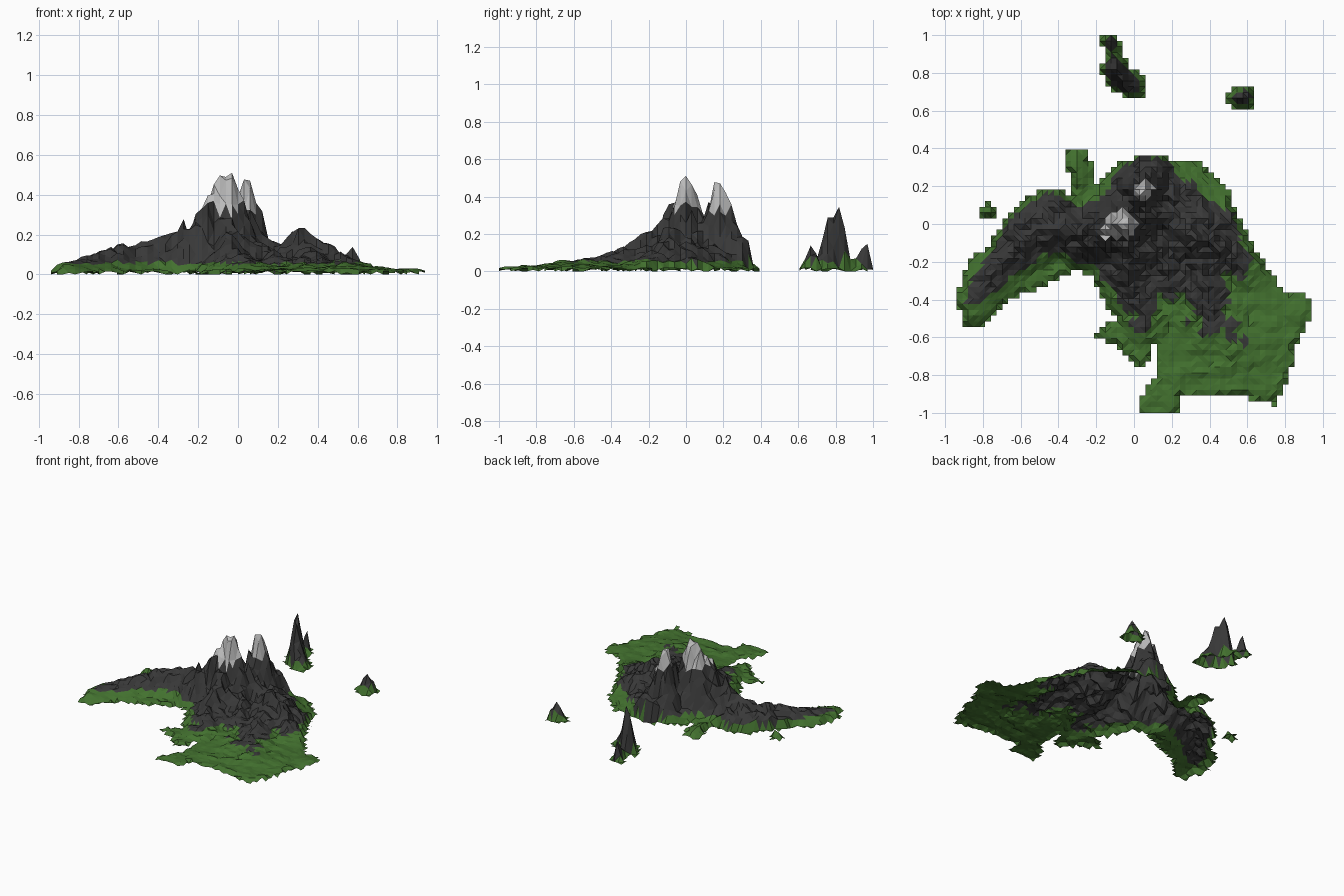
import bpy, bmesh, random
from mathutils import Vector, noise
from mathutils.geometry import intersect_point_line

if "Cube" in bpy.data.objects:
    bpy.data.objects.remove(bpy.data.objects["Cube"])

random.seed(4)
N = 66
CELL = 2 / N

# Colours: grass, rock, snow
def mat(name, c):
    m = bpy.data.materials.new(name)
    m.diffuse_color = (*c, 1)
    m.use_nodes = True
    m.node_tree.nodes["Principled BSDF"].inputs["Base Color"].default_value = m.diffuse_color
    return m
MATS = [mat("grass", (.055, .165, .028)), mat("rock", (.04, .04, .04)),
        mat("snow", (.5, .5, .5))]

# Coastline of the main island
COAST = [(-.94, -.4), (-.88, -.2), (-.78, -.12), (-.64, .08), (-.5, .19), (-.39, .17),
         (-.32, .15), (-.37, .385), (-.24, .385), (-.2, .2), (-.1, .32), (.06, .36),
         (.35, .33), (.5, .17), (.6, -.06), (.8, -.36), (.93, -.38), (.93, -.51),
         (.87, -.6), (.82, -.8), (.74, -.96), (.55, -.91), (.24, -.92), (.24, -.999),
         (.04, -.999), (.04, -.91), (.11, -.8), (.12, -.58), (.07, -.75), (.02, -.75),
         (-.1, -.64), (-.23, -.58), (-.1, -.51), (-.24, -.26), (-.32, -.25),
         (-.66, -.41), (-.82, -.56), (-.9, -.56)]

# Ridge lines: (reach, (x, y, height), ...)
RIDGES = [
    (.19, (-.9, -.47, .045), (-.7, -.2, .105), (-.5, -.03, .18), (-.38, -.03, .17),
     (-.27, -.06, .27)),
    (.18, (-.6, -.02, .12), (-.42, .1, .12)),
    (.2, (-.18, -.05, .37), (-.08, .0, .49), (-.02, .01, .51)),
    (.18, (.045, .18, .52), (.09, .29, .22)),
    (.24, (0, .03, .3), (.06, .18, .24)),
    (.22, (-.05, 0, .36), (-.03, -.28, .15), (.06, -.5, .07)),
    (.24, (.1, .06, .2), (.2, .0, .15), (.32, -.06, .25), (.44, -.12, .14),
     (.58, -.22, .07)),
    (.22, (.32, -.06, .18), (.4, -.42, .08)),
    (.2, (.1, .2, .15), (.42, .0, .12)),
    (.2, (.1, -.1, .16), (.2, -.3, .1)),
    (.1, (-.3, .22, .05), (-.3, .35, .04)),
    (.42, (.4, -.45, .065), (.55, -.62, .05)),
]
# Small islands are ridges whose reach is their coast
ISLANDS = {
    "rock_stack": [(.075, (-.1, .82, .37), (-.06, .76, .27), (.0, .73, .1)),
                   (.045, (-.15, .97, .06), (-.12, .965, .17), (-.12, .9, .05))],
    "islet": [(.07, (.555, .665, .13), (.575, .67, .16))],
    "small_skerry": [(.045, (-.78, .065, .06), (-.76, .06, .06))],
}

def inside(x, y):
    hit = False
    for (ax, ay), (bx, by) in zip(COAST, COAST[1:] + COAST[:1]):
        if (ay > y) != (by > y) and x < ax + (y - ay) * (bx - ax) / (by - ay):
            hit = not hit
    return hit

# Height and nearness (0 at the reach, 1 on the crest) of a set of ridges
def height(x, y, ridges):
    p = Vector((x, y))
    rough = noise.noise(Vector((x * 12, y * 12, 2)))
    fine = noise.noise(Vector((x * 25, y * 25, 7.4)))
    z, near = max(.008, .022 + .016 * rough + .01 * fine), 0
    for reach, *pts in ridges:
        for a, b in zip(pts, pts[1:]):
            u, v = Vector(a[:2]), Vector(b[:2])
            t = min(1, max(0, intersect_point_line(p, u, v)[1]))
            d = (p - u.lerp(v, t)).length
            k = max(0, 1 - d / reach)
            crag = 1 + (.35 * rough + .45 * fine) * min(1, .25 + d / .05)
            z = max(z, (a[2] + (b[2] - a[2]) * t) * k ** 1.15 * crag + .005)
            near = max(near, k)
    return z, near

# Faceted height sheet cut along the grid at its coast
def terrain(name, ridges, is_land):
    cells = [(i, j) for i in range(N) for j in range(N)
             if is_land(-1 + (i + .5) * CELL, -1 + (j + .5) * CELL)]
    have = set(cells)
    bm = bmesh.new()
    verts = {}
    def vert(i, j):
        if (i, j) not in verts:
            shore = not all((i - a, j - b) in have for a in (0, 1) for b in (0, 1))
            x, y = -1 + i * CELL, -1 + j * CELL
            z = random.choice((0, .008, .014, .018)) if shore else height(x, y, ridges)[0]
            verts[i, j] = bm.verts.new((x, y, z))
        return verts[i, j]
    for i, j in cells:
        q = [vert(i, j), vert(i + 1, j), vert(i + 1, j + 1), vert(i, j + 1)]
        # split along the flatter diagonal
        flat = abs(q[0].co.z - q[2].co.z) < abs(q[1].co.z - q[3].co.z)
        for t in ((0, 1, 2), (0, 2, 3)) if flat else ((0, 1, 3), (1, 2, 3)):
            f = bm.faces.new([q[k] for k in t])
            c = f.calc_center_median()
            n = noise.noise(c * 14)
            f.material_index = 2 if c.z > .34 + .06 * n else int(c.z > .055 + .015 * n)
    me = bpy.data.meshes.new(name)
    bm.to_mesh(me)
    bm.free()
    for m in MATS:
        me.materials.append(m)
    bpy.context.collection.objects.link(bpy.data.objects.new(name, me))

terrain("mountain_island", RIDGES, inside)
for name, ridges in ISLANDS.items():
    terrain(name, ridges, lambda x, y: height(x, y, ridges)[1] > 0)
